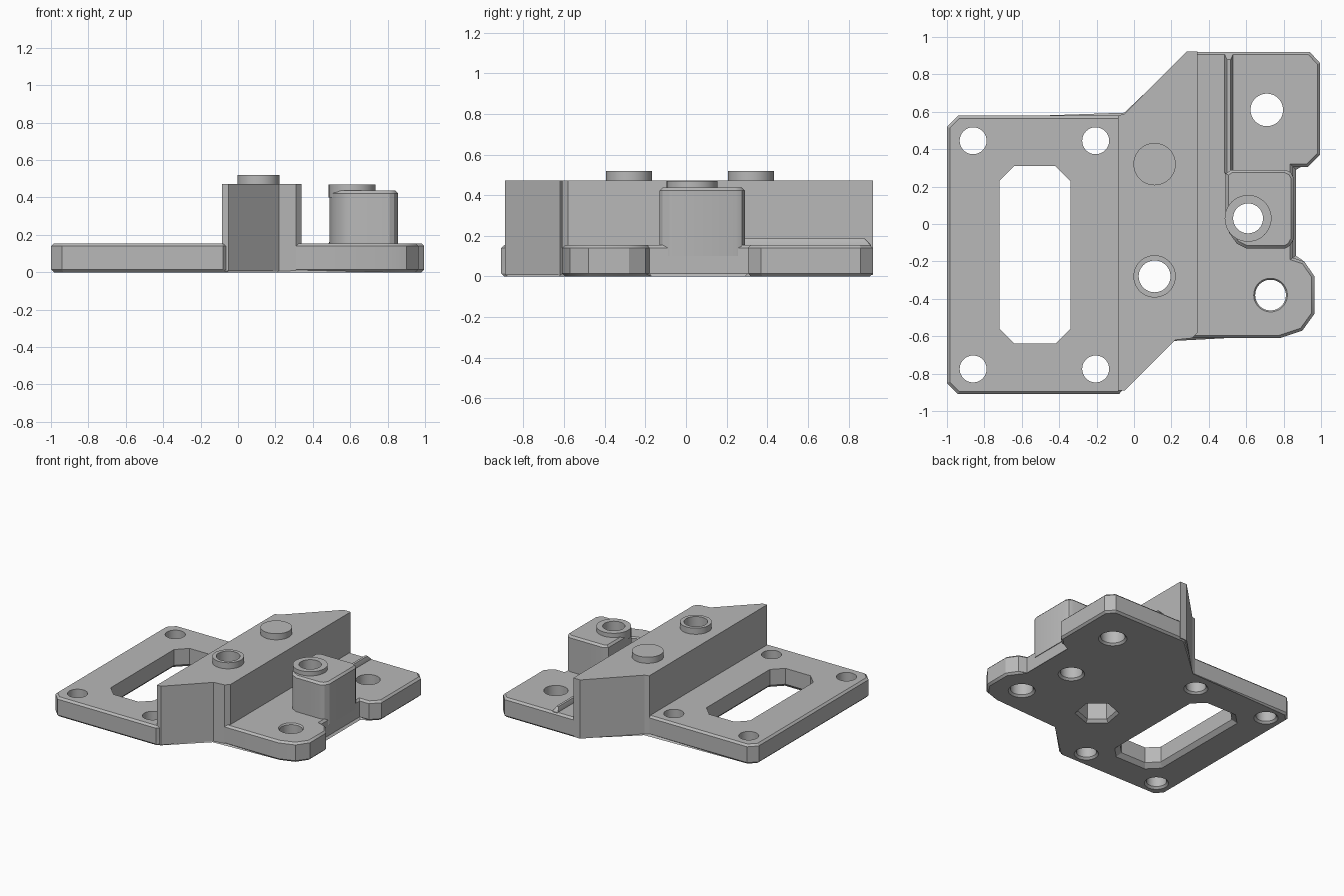
import bpy
import bmesh
from math import cos, sin, pi, radians

cube = bpy.data.objects.get("Cube")
if cube:
    bpy.data.objects.remove(cube, do_unlink=True)

grey = bpy.data.materials.new("plain_grey")
grey.use_nodes = True
colour = (0.48, 0.48, 0.48, 1)
grey.diffuse_color = colour
grey.node_tree.nodes["Principled BSDF"].inputs["Base Color"].default_value = colour


def ring(x, y, r, n=48, turn=0):
    return [(x + r * cos(turn + 2 * pi * i / n), y + r * sin(turn + 2 * pi * i / n))
            for i in range(n)]


def octagon(x0, x1, y0, y1, c):
    return [(x0 + c, y0), (x1 - c, y0), (x1, y0 + c), (x1, y1 - c),
            (x1 - c, y1), (x0 + c, y1), (x0, y1 - c), (x0, y0 + c)]


def loft(name, levels, top=0, bottom=0):
    """Stack outlines (z, points) into a closed solid, chamfering its end rims."""
    bm = bmesh.new()
    rows = [[bm.verts.new((x, y, z)) for x, y in pts] for z, pts in levels]
    for a, b in zip(rows, rows[1:]):
        n = len(a)
        for i in range(n):
            j = (i + 1) % n
            bm.faces.new((a[i], a[j], b[j], b[i]))
    floor = bm.faces.new(rows[0][::-1])
    roof = bm.faces.new(rows[-1])
    rims = [(list(floor.edges), bottom), (list(roof.edges), top)]
    for edges, size in rims:
        if size:
            bmesh.ops.bevel(bm, geom=edges, offset=size, segments=1, affect='EDGES')
    bmesh.ops.recalc_face_normals(bm, faces=bm.faces)
    mesh = bpy.data.meshes.new(name)
    bm.to_mesh(mesh)
    bm.free()
    mesh.materials.append(grey)
    obj = bpy.data.objects.new(name, mesh)
    bpy.context.collection.objects.link(obj)
    return obj


def select_only(obj):
    bpy.ops.object.select_all(action='DESELECT')
    obj.select_set(True)
    bpy.context.view_layer.objects.active = obj


def cut(cutter, *targets):
    cutter.hide_render = True
    for obj in targets:
        mod = obj.modifiers.new("cut", 'BOOLEAN')
        mod.operation = 'DIFFERENCE'
        mod.solver = 'EXACT'
        mod.object = cutter
        select_only(obj)
        bpy.ops.object.modifier_apply(modifier=mod.name)
    bpy.data.objects.remove(cutter, do_unlink=True)


# Base plate with chamfered rims
outline = [(-1, -.85), (-.94, -.91), (-.08, -.91), (-.055, -.88), (.21, -.61),
           (.78, -.61), (.90, -.57), (.965, -.48), (.965, -.28), (.91, -.2),
           (.85, -.18), (.85, .305), (.93, .305), (.995, .37), (.995, .86),
           (.94, .92), (.29, .92), (-.045, .58), (-.94, .58), (-1, .52)]
plate = loft("base_plate", [(0, outline), (.155, outline)], top=.015, bottom=.015)

# Tall angled block standing across the plate
wall = [(-.085, -.89), (-.05, -.89), (.22, -.62), (.31, -.61), (.34, -.58),
        (.34, .921), (.28, .921), (-.05, .59), (-.085, .58)]
block = loft("tall_block", [(.008, wall), (.472, wall)])

# Bosses on the block
solid_boss = loft("solid_boss", [(.46, ring(.11, .32, .113)), (.52, ring(.11, .32, .113))])
open_boss = loft("open_boss", [(.46, ring(.11, -.28, .113)), (.52, ring(.11, -.28, .113))])

# Side post with its collar
foot = [(.49, .02), (.51, -.05), (.55, -.105), (.6, -.13), (.81, -.13), (.835, -.115),
        (.855, -.08), (.855, .245), (.84, .275), (.81, .29), (.52, .29), (.49, .27)]
post = loft("side_post", [(.1, foot), (.437, foot)], top=.015)
collar = loft("post_collar", [(.40, ring(.61, .03, .125)), (.47, ring(.61, .03, .125))],
              top=.014)

# Low rib on the plate, tapering at the top
rib = loft("low_rib", [(.14, octagon(.485, .53, .27, .91, .003)),
                       (.155, octagon(.485, .53, .27, .91, .003)),
                       (.187, octagon(.498, .517, .27, .88, .003))])


def drill(x, y, r, *targets, rim=.015, high=.7):
    levels = [(-.02, ring(x, y, r + rim + .02)), (rim, ring(x, y, r)), (high, ring(x, y, r))]
    cut(loft("drill", levels), *targets)


# Round holes
for x in (-.86, -.205):
    for y in (-.775, .445):
        drill(x, y, .072, plate, block)
drill(.71, .61, .087, plate)
drill(.73, -.38, .082, plate)
drill(.61, .03, .08, plate, post, collar)
drill(.11, -.28, .085, plate, block, open_boss)

# Countersunk rim of the front lug hole
cut(loft("rim_cut", [(.135, ring(.73, -.38, .075)), (.175, ring(.73, -.38, .105))]), plate)

# Long window, flared below
cut(loft("window_cut", [(-.02, octagon(-.77, -.29, -.69, .36, .09)),
                        (.03, octagon(-.72, -.34, -.64, .31, .08)),
                        (.3, octagon(-.72, -.34, -.64, .31, .08))]), plate)

# Hexagonal nut pocket under the open boss
turn = radians(20)
cut(loft("nut_cut", [(-.02, ring(.11, -.28, .178, 6, turn)),
                     (.02, ring(.11, -.28, .138, 6, turn)),
                     (.2, ring(.11, -.28, .138, 6, turn))]), plate, block)

for obj in (plate, block, solid_boss, open_boss, post, collar, rib):
    select_only(obj)
    bpy.ops.object.shade_smooth_by_angle(angle=radians(28))
